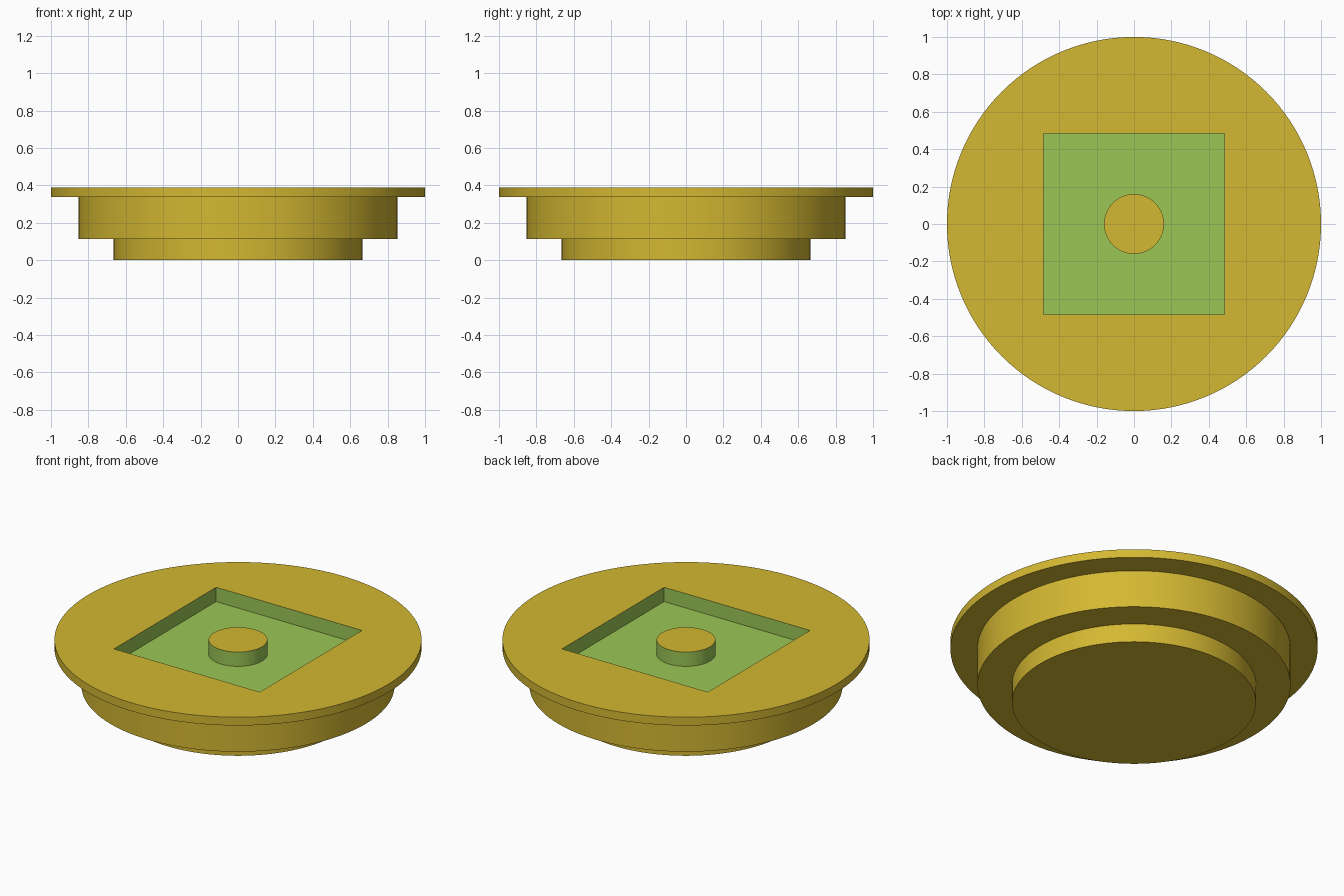
import bpy, bmesh, math

if "Cube" in bpy.data.objects:
    bpy.data.objects.remove(bpy.data.objects["Cube"])

SEGMENTS = 128
TOP = 0.388       # height of the rim's upper face
FLOOR = 0.302     # height of the recess floor
HALF = 0.485      # half width of the square recess


def material(name, rgb):
    mat = bpy.data.materials.new(name)
    mat.diffuse_color = (*rgb, 1.0)
    mat.use_nodes = True
    mat.node_tree.nodes["Principled BSDF"].inputs["Base Color"].default_value = mat.diffuse_color
    return mat


gold = material("gold", (0.658, 0.479, 0.032))
green = material("green", (0.328, 0.565, 0.093))


def lathe(name, profile, close_bottom=True):
    """Turn (radius, height) points, listed bottom to top, into a capped solid."""
    bm = bmesh.new()
    rings = []
    for r, z in profile:
        rings.append([bm.verts.new((r * math.cos(2 * math.pi * i / SEGMENTS),
                                    r * math.sin(2 * math.pi * i / SEGMENTS), z))
                      for i in range(SEGMENTS)])
    for low, high in zip(rings, rings[1:]):
        for i in range(SEGMENTS):
            j = (i + 1) % SEGMENTS
            bm.faces.new((low[i], low[j], high[j], high[i]))
    bm.faces.new(rings[-1])
    if close_bottom:
        bm.faces.new(rings[0][::-1])
    mesh = bpy.data.meshes.new(name)
    bm.to_mesh(mesh)
    bm.free()
    obj = bpy.data.objects.new(name, mesh)
    bpy.context.collection.objects.link(obj)
    mesh.materials.append(gold)
    mesh.materials.append(green)
    return obj


def activate(obj):
    bpy.ops.object.select_all(action='DESELECT')
    obj.select_set(True)
    bpy.context.view_layer.objects.active = obj


# Stepped round body with a thin wide rim
body = lathe("stepped_body", [(0.665, 0), (0.665, 0.112), (0.853, 0.112),
                              (0.853, 0.338), (1.0, 0.338), (1.0, TOP)])

# Square recess cut into the top
bpy.ops.mesh.primitive_cube_add(size=1, location=(0, 0, FLOOR + 0.1))
cutter = bpy.context.object
cutter.name = "recess_cutter"
cutter.scale = (2 * HALF, 2 * HALF, 0.2)
cutter.hide_render = True
activate(body)
cut = body.modifiers.new("recess", 'BOOLEAN')
cut.operation = 'DIFFERENCE'
cut.solver = 'EXACT'
cut.object = cutter
bpy.ops.object.modifier_apply(modifier=cut.name)
bpy.data.objects.remove(cutter)

# Recess floor and walls are green, everything else gold
for face in body.data.polygons:
    x, y, z = face.center
    inside = max(abs(x), abs(y)) < HALF + 0.005
    face.material_index = int(inside and FLOOR - 0.01 < z < TOP - 0.005)

# Round boss in the recess: green side, gold top
boss = lathe("center_boss", [(0.16, FLOOR), (0.16, TOP)], close_bottom=False)
for face in boss.data.polygons:
    face.material_index = int(face.normal.z < 0.5)

for obj in (body, boss):
    activate(obj)
    bpy.ops.object.shade_smooth_by_angle(angle=math.radians(30))
